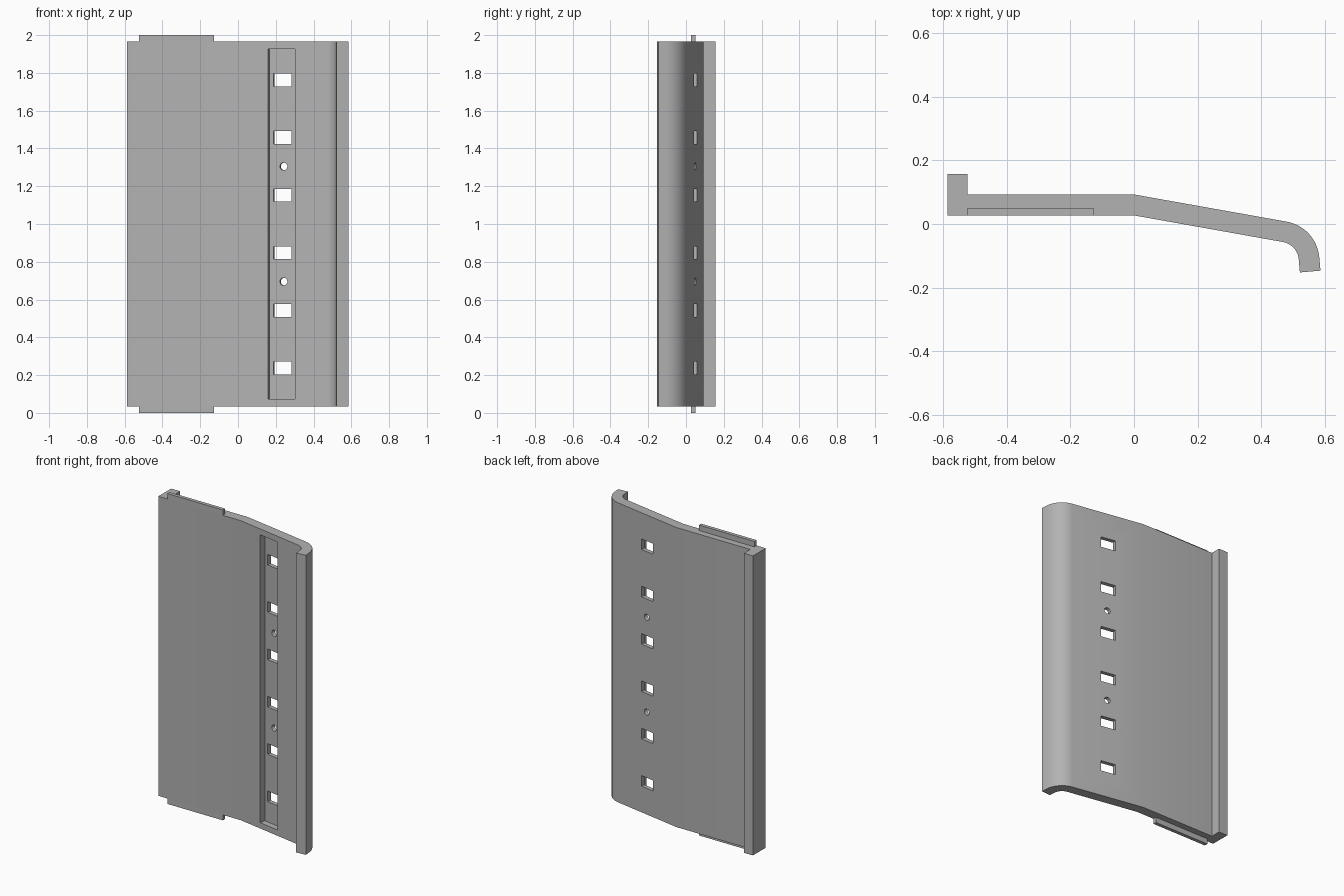
import bpy, bmesh
from math import radians, sin, cos, tan
from mathutils import Matrix, Vector

cube = bpy.data.objects.get("Cube")
if cube:
    bpy.data.objects.remove(cube, do_unlink=True)

grey = bpy.data.materials.new("plain grey")
grey.use_nodes = True
grey.diffuse_color = (0.45, 0.45, 0.45, 1)
grey.node_tree.nodes["Principled BSDF"].inputs["Base Color"].default_value = grey.diffuse_color

Z_LOW, Z_HIGH, Z_MID = 0.035, 1.965, 1.0
FRONT, BACK = 0.027, 0.092
SLOPE = radians(10)


def finish(bm, name):
    bmesh.ops.recalc_face_normals(bm, faces=bm.faces[:])
    mesh = bpy.data.meshes.new(name)
    bm.to_mesh(mesh)
    bm.free()
    mesh.materials.append(grey)
    obj = bpy.data.objects.new(name, mesh)
    bpy.context.collection.objects.link(obj)
    return obj


def extrude_profile(name, points, low, high):
    bm = bmesh.new()
    face = bm.faces.new([bm.verts.new((x, y, low)) for x, y in points])
    side = bmesh.ops.extrude_face_region(bm, geom=[face])
    moved = [v for v in side["geom"] if isinstance(v, bmesh.types.BMVert)]
    bmesh.ops.translate(bm, verts=moved, vec=(0, 0, high - low))
    return finish(bm, name)


def rectangle(x0, x1, y0, y1):
    return [(x0, y0), (x1, y0), (x1, y1), (x0, y1)]


# Cross-section: flat plate, sloped wing, curled edge and a rear lip
hub = Vector((0.458, -0.1157))
END = radians(5)
tail = Vector((sin(END), -cos(END))) * 0.042


def curl(radius, steps=14):
    angles = [radians(80 - 75 * i / steps) for i in range(steps + 1)]
    arc = [hub + radius * Vector((cos(a), sin(a))) for a in angles]
    return arc + [arc[-1] + tail]


profile = [(-0.587, FRONT), (0, FRONT)] + curl(0.06) + curl(0.125)[::-1]
profile += [(0.005, BACK), (-0.523, BACK), (-0.523, 0.157), (-0.587, 0.157)]
panel = extrude_profile("panel", profile, Z_LOW, Z_HIGH)

# Cutters lie in the plane of the sloped wing
cut_x = 0.23
wing = Matrix.Translation((cut_x, FRONT - cut_x * tan(SLOPE), Z_MID)) @ Matrix.Rotation(-SLOPE, 4, 'Z')


def box_cut(bm, width, height, y0, y1, z):
    place = wing @ Matrix.Translation((0, (y0 + y1) / 2, z))
    bmesh.ops.create_cube(bm, size=1, matrix=place @ Matrix.Diagonal((width, y1 - y0, height, 1)))


def cut_panel(name, bm):
    cutter = finish(bm, name)
    cutter.hide_render = True
    mod = panel.modifiers.new(name, 'BOOLEAN')
    mod.operation = 'DIFFERENCE'
    mod.solver = 'EXACT'
    mod.object = cutter
    bpy.context.view_layer.objects.active = panel
    bpy.ops.object.modifier_apply(modifier=name)
    bpy.data.objects.remove(cutter, do_unlink=True)


# Long shallow recess
bm = bmesh.new()
box_cut(bm, 0.144, 1.855, -0.05, 0.038, 0)
cut_panel("recess_cutter", bm)

# Six rectangular windows and two round holes through the recess floor
bm = bmesh.new()
for i in range(6):
    box_cut(bm, 0.097, 0.068, -0.02, 0.15, (i - 2.5) * 0.305)
for z in (-0.305, 0.305):
    place = wing @ Matrix.Translation((0.005, 0.06, z)) @ Matrix.Rotation(radians(90), 4, 'X')
    bmesh.ops.create_cone(bm, cap_ends=True, segments=24, radius1=0.02,
                          radius2=0.02, depth=0.16, matrix=place)
cut_panel("hole_cutter", bm)

# Thin tongues at both ends, flush with the front
parts = [panel]
for name, low, high in (("top_tab", Z_HIGH, 2.0), ("bottom_tab", 0.0, Z_LOW)):
    parts.append(extrude_profile(name, rectangle(-0.523, -0.127, FRONT, 0.05), low, high))

bpy.ops.object.select_all(action='DESELECT')
for part in parts:
    part.select_set(True)
bpy.context.view_layer.objects.active = panel
bpy.ops.object.shade_smooth_by_angle(angle=radians(30))
